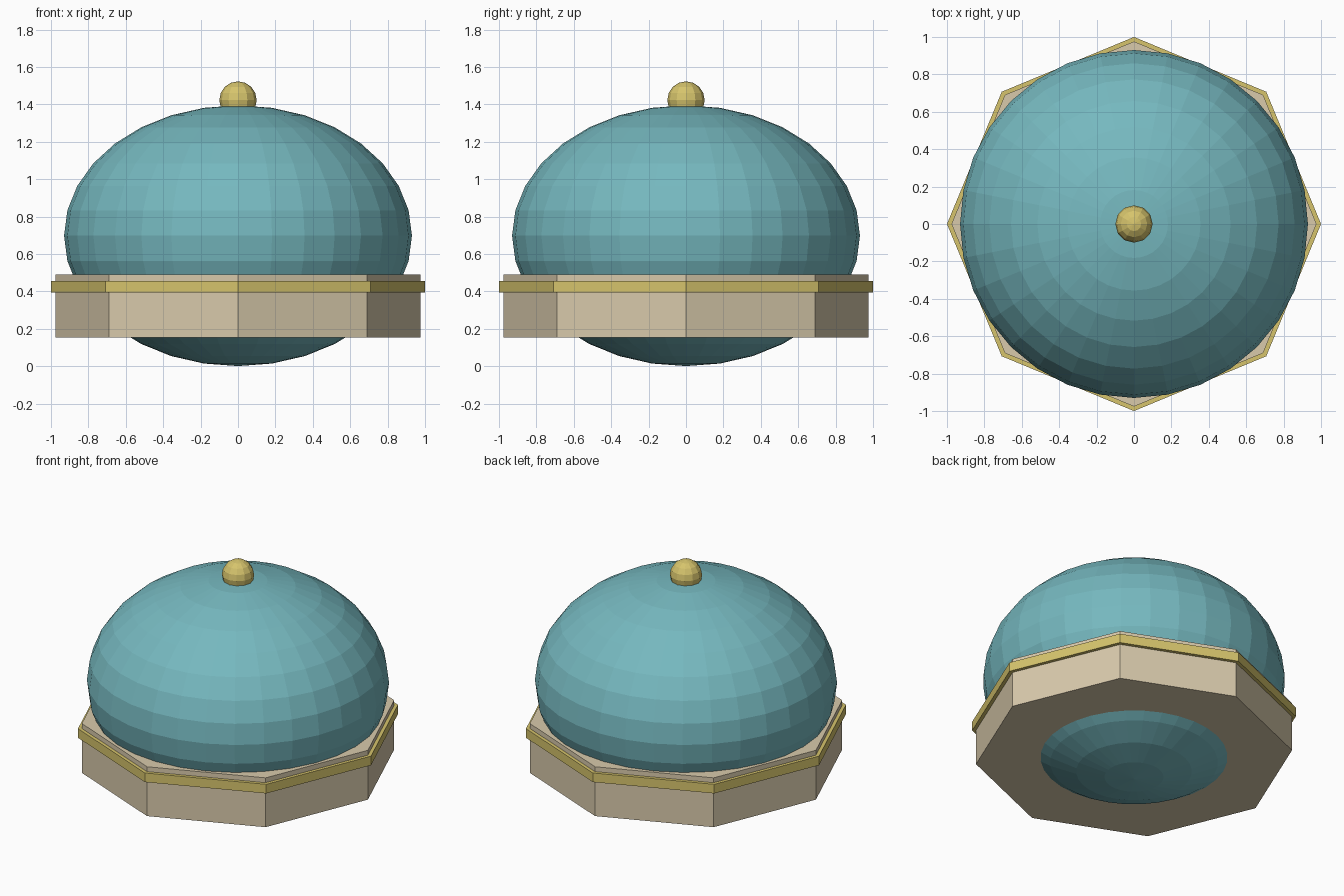
import bpy
import bmesh
from mathutils import Matrix

cube = bpy.data.objects.get("Cube")
if cube:
    bpy.data.objects.remove(cube, do_unlink=True)


def make_material(name, rgb):
    mat = bpy.data.materials.new(name)
    mat.use_nodes = True
    mat.diffuse_color = (*rgb, 1)
    mat.node_tree.nodes["Principled BSDF"].inputs["Base Color"].default_value = (*rgb, 1)
    return mat


def add_object(name, bm, mat):
    mesh = bpy.data.meshes.new(name)
    bm.to_mesh(mesh)
    bm.free()
    mesh.materials.append(mat)
    obj = bpy.data.objects.new(name, mesh)
    bpy.context.collection.objects.link(obj)
    return obj


def ellipsoid(name, mat, segments, rings, radius, half_height, z):
    bm = bmesh.new()
    bmesh.ops.create_uvsphere(
        bm, u_segments=segments, v_segments=rings, radius=1,
        matrix=Matrix.Translation((0, 0, z)) @ Matrix.Diagonal((radius, radius, half_height, 1)))
    return add_object(name, bm, mat)


def octagon(name, mat, radius, bottom, top):
    bm = bmesh.new()
    bmesh.ops.create_cone(
        bm, cap_ends=True, segments=8, radius1=radius, radius2=radius, depth=top - bottom,
        matrix=Matrix.Translation((0, 0, (bottom + top) / 2)))
    return add_object(name, bm, mat)


teal = make_material("teal", (0.18, 0.48, 0.52))
stone = make_material("pale stone", (0.69, 0.59, 0.41))
gold = make_material("gold", (0.67, 0.55, 0.15))

# Flattened dome, showing below the base as well
ellipsoid("dome", teal, 32, 16, 0.93, 0.697, 0.698)

# Eight-sided base with a trim band
octagon("base", stone, 0.976, 0.155, 0.49)
octagon("trim_band", gold, 1.0, 0.395, 0.457)

# Knob on the crown
ellipsoid("top_knob", gold, 12, 8, 0.1, 0.1, 1.423)
